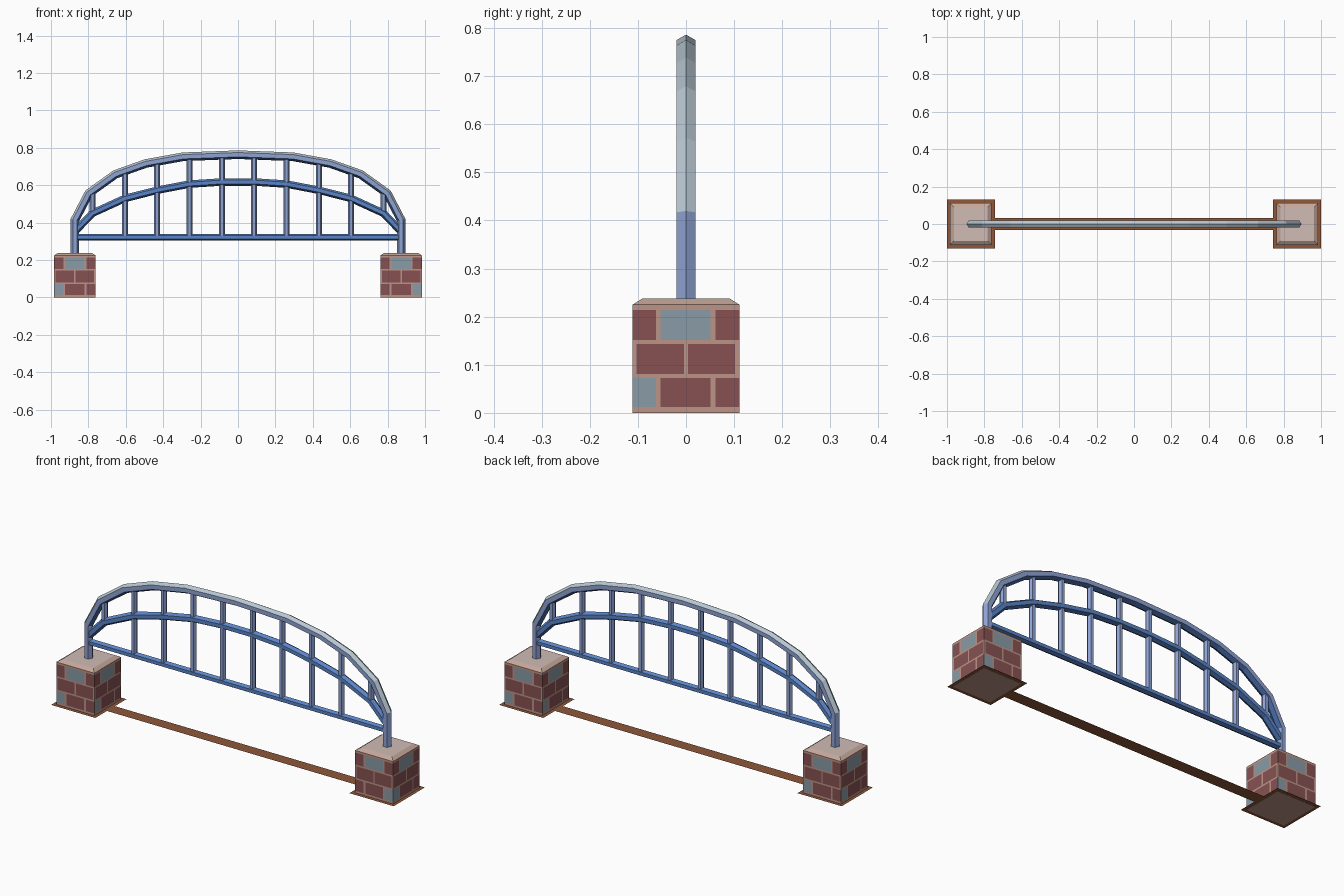
import bpy, math
from mathutils import Vector, Matrix

if "Cube" in bpy.data.objects:
    bpy.data.objects.remove(bpy.data.objects["Cube"])


def mat(name, r, g, b):
    m = bpy.data.materials.new(name)
    lin = lambda c: c / 12.92 if c <= 0.04045 else ((c + 0.055) / 1.055) ** 2.4
    m.diffuse_color = (lin(r), lin(g), lin(b), 1)
    m.use_nodes = True
    m.node_tree.nodes["Principled BSDF"].inputs["Base Color"].default_value = m.diffuse_color
    return m


PALE = mat("pale_weathered_metal", 0.72, 0.78, 0.82)
PERI = mat("periwinkle_metal", 0.56, 0.64, 0.83)
BLUE = mat("blue_metal", 0.36, 0.52, 0.78)
DARK = mat("dark_blue_metal", 0.27, 0.40, 0.63)
BRICK = mat("red_brick", 0.53, 0.32, 0.32)
SLATE = mat("slate_brick", 0.54, 0.61, 0.65)
MORTAR = mat("mortar", 0.74, 0.58, 0.53)
EDGE = mat("cap_edge_stone", 0.77, 0.65, 0.60)
CAP = mat("cap_stone", 0.82, 0.74, 0.71)
DIRT = mat("dirt", 0.56, 0.34, 0.22)


def make(name, verts, faces, mats, ids):
    me = bpy.data.meshes.new(name)
    me.from_pydata(verts, [], faces)
    for m in mats:
        me.materials.append(m)
    for p, i in zip(me.polygons, ids):
        p.material_index = i
    ob = bpy.data.objects.new(name, me)
    bpy.context.collection.objects.link(ob)
    return ob


def bar(name, path, r, mats, rule):
    """Mitred hexagonal bar along an (x, z) path, flat sides facing +-y."""
    pts = [Vector(p) for p in path]
    n = len(pts)
    verts, faces, ids = [], [], []
    for i, p in enumerate(pts):
        a = (p - pts[i - 1]).normalized() if i else (pts[1] - p).normalized()
        b = (pts[i + 1] - p).normalized() if i < n - 1 else a
        t = (a + b).normalized()
        nor = Vector((-t.y, t.x)) / max(t.dot(a), 0.5)
        for k in range(6):
            ang = math.radians(90 + 60 * k)
            q = p + nor * r * math.sin(ang)
            verts.append((q.x, r * math.cos(ang), q.y))
    for i in range(n - 1):
        for k in range(6):
            j = (k + 1) % 6
            faces.append((i * 6 + k, i * 6 + j, i * 6 + 6 + j, i * 6 + 6 + k))
            part = "top" if k in (0, 5) else "side" if k in (1, 4) else "bottom"
            ids.append(mats.index(rule(i, part)))
    faces += [tuple(range(5, -1, -1)), tuple(range((n - 1) * 6, n * 6))]
    ids += [0, 0]
    ob = make(name, verts, faces, mats, ids)
    # keep outward normals whatever the path direction
    import bmesh
    bm = bmesh.new()
    bm.from_mesh(ob.data)
    bmesh.ops.recalc_face_normals(bm, faces=bm.faces)
    bm.to_mesh(ob.data)
    bm.free()
    return ob


def mirrored(half):
    """Complete a half path that ends at x = 0."""
    return half + [(-x, z) for x, z in reversed(half[:-1])]


def height_on(path, x):
    for (x0, z0), (x1, z1) in zip(path, path[1:]):
        if x0 < x1 and x0 <= x <= x1:
            return z0 + (z1 - z0) * (x - x0) / (x1 - x0)


# Outer arch with its two legs
PX = 0.872
outer = mirrored([(-PX, 0.225), (-PX, 0.414), (-0.798, 0.556), (-0.656, 0.658),
                  (-0.493, 0.716), (-0.293, 0.752), (0, 0.763)])
last = len(outer) - 2
bar("outer_arch", outer, 0.023, [PERI, PALE, DARK],
    lambda i, part: PERI if i in (0, last) or part == "side"
    else PALE if part == "top" else DARK)

# Inner arch and lower rail
inner = mirrored([(-PX, 0.352), (-0.778, 0.450), (-0.605, 0.529), (-0.432, 0.573),
                  (-0.259, 0.606), (-0.0865, 0.617), (0, 0.617)])
blue_rule = lambda i, part: DARK if part == "bottom" else BLUE
bar("inner_arch", inner, 0.02, [BLUE, DARK], blue_rule)
bar("lower_rail", [(-PX, 0.321), (PX, 0.321)], 0.018, [BLUE, DARK], blue_rule)

# Balusters; the outermost pair only joins the two arches
for i in range(10):
    x = -0.778 + i * 2 * 0.778 / 9
    low = height_on(inner, x) if i in (0, 9) else 0.321
    bar("baluster_%d" % (i + 1), [(x, low), (x, height_on(outer, x))], 0.016,
        [PERI], lambda i, part: PERI)

# Brick pillars: (z0, z1, bricks as (u0, u1, colour index)), seen from outside
H, TOP, INSET = 0.111, 0.225, 0.09
ROWS = [(0.012, 0.073, [(-H, -0.062, 1), (-0.053, 0.051, 0), (0.061, H, 0)]),
        (0.081, 0.143, [(-0.103, -0.004, 0), (0.004, 0.102, 0)]),
        (0.151, 0.214, [(-H, -0.062, 0), (-0.053, 0.051, 1), (0.061, H, 0)])]
MATS = [BRICK, SLATE, MORTAR, EDGE, CAP]


def pillar(name, cx, flip_front):
    verts, faces, ids = [], [], []

    def quad(pts, rot, idx):
        s = len(verts)
        for p in pts:
            q = rot @ Vector(p)
            verts.append((q.x + cx, q.y, q.z))
        faces.append((s, s + 1, s + 2, s + 3))
        ids.append(idx)

    for k in range(4):
        rot = Matrix.Rotation(k * math.pi / 2, 3, 'Z')

        def panel(u0, u1, z0, z1, idx):
            if u1 - u0 > 1e-5:
                quad([(u0, -H, z0), (u1, -H, z0), (u1, -H, z1), (u0, -H, z1)], rot, idx)

        z = 0
        for z0, z1, bricks in ROWS:
            panel(-H, H, z, z0, 2)
            if flip_front and k == 0:
                bricks = [(-b, -a, c) for a, b, c in reversed(bricks)]
            u = -H
            for a, b, c in bricks:
                panel(u, a, z0, z1, 2)
                panel(a, b, z0, z1, c)
                u = b
            panel(u, H, z0, z1, 2)
            z = z1
        panel(-H, H, z, TOP, 2)
        # sloped cap edge
        quad([(-H, -H, TOP), (H, -H, TOP), (INSET, -INSET, 0.238), (-INSET, -INSET, 0.238)], rot, 3)
    one = Matrix.Identity(3)
    g = INSET
    quad([(-g, -g, 0.238), (g, -g, 0.238), (g, g, 0.238), (-g, g, 0.238)], one, 4)
    quad([(-H, H, 0), (H, H, 0), (H, -H, 0), (-H, -H, 0)], one, 2)
    make(name, verts, faces, MATS, ids)


pillar("left_pillar", -PX, False)
pillar("right_pillar", PX, True)


# Flat dirt strip with a square patch under each pillar
def patch(name, x0, x1, h):
    make(name, [(x0, -h, 0.001), (x1, -h, 0.001), (x1, h, 0.001), (x0, h, 0.001)],
         [(0, 1, 2, 3)], [DIRT], [0])


patch("left_dirt_patch", -1, -0.742, 0.13)
patch("right_dirt_patch", 0.742, 1, 0.13)
patch("dirt_strip", -0.742, 0.742, 0.033)
